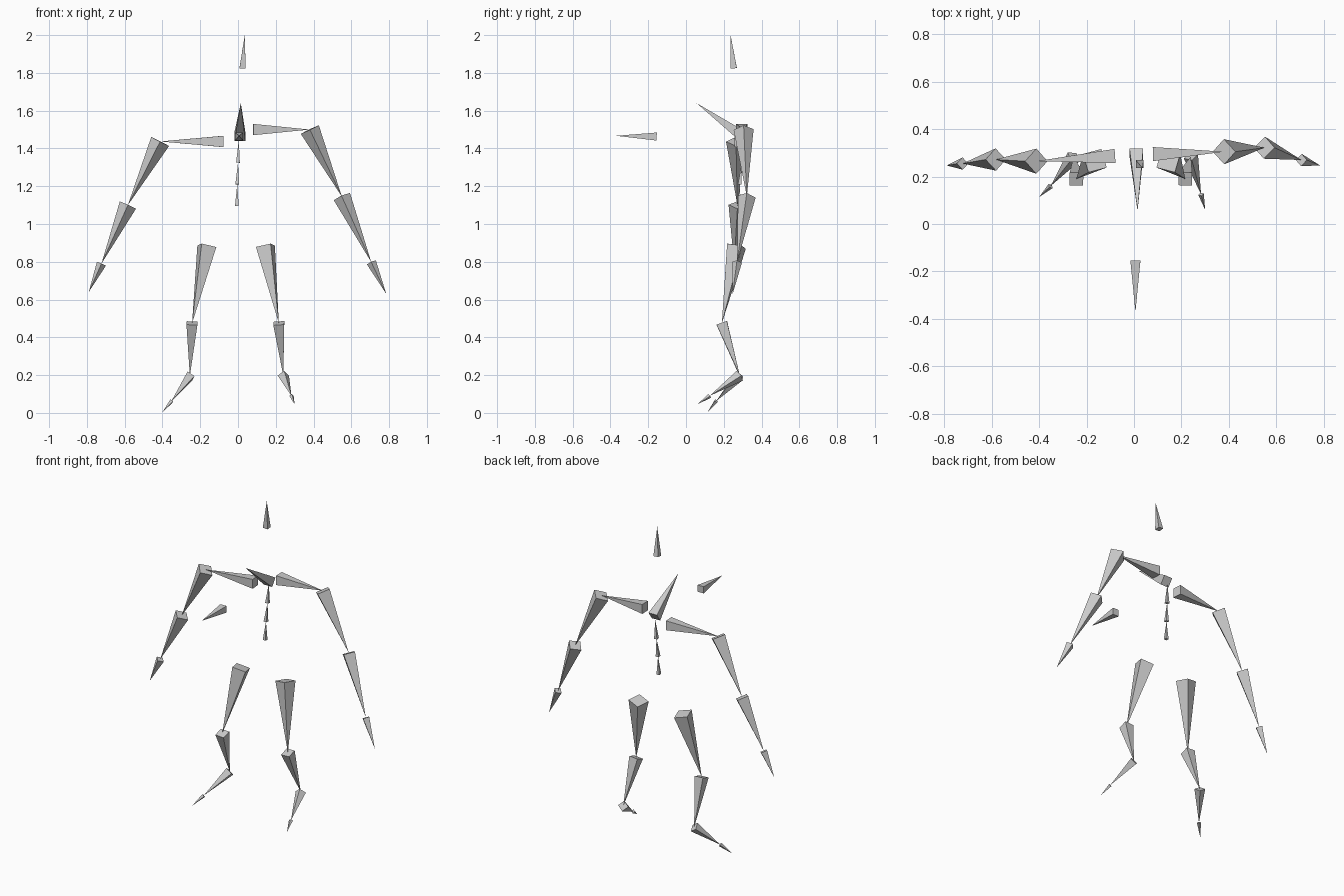
import bpy
import bmesh
import math
from mathutils import Vector

default_cube = bpy.data.objects.get("Cube")
if default_cube:
    bpy.data.objects.remove(default_cube, do_unlink=True)

# One plain grey for every bone
grey = bpy.data.materials.new("bone_grey")
grey.use_nodes = True
colour = (0.6, 0.6, 0.6, 1.0)
grey.diffuse_color = colour
grey.node_tree.nodes["Principled BSDF"].inputs["Base Color"].default_value = colour


def bone(name, head, tail, radius, corner):
    """Four-sided spike: square base around head, apex at tail.
    One base corner points along the corner direction."""
    head, tail = Vector(head), Vector(tail)
    axis = (tail - head).normalized()
    side = Vector(corner)
    side = (side - axis * side.dot(axis)).normalized()
    other = axis.cross(side)
    bm = bmesh.new()
    base = []
    for i in range(4):
        angle = i * math.pi / 2
        offset = side * math.cos(angle) + other * math.sin(angle)
        base.append(bm.verts.new(head + offset * radius))
    apex = bm.verts.new(tail)
    bm.faces.new(base)
    for i in range(4):
        bm.faces.new((base[i], base[(i + 1) % 4], apex))
    bmesh.ops.recalc_face_normals(bm, faces=bm.faces)
    mesh = bpy.data.meshes.new(name)
    bm.to_mesh(mesh)
    bm.free()
    mesh.materials.append(grey)
    obj = bpy.data.objects.new(name, mesh)
    bpy.context.collection.objects.link(obj)
    return obj


def chain(names, joints, radii, corners):
    """Bones laid end to end along a list of joints."""
    for name, head, tail, radius, corner in zip(names, joints, joints[1:], radii, corners):
        bone(name, head, tail, radius, corner)


# Base corner directions
FRONT = (0, -1, 0)
UP = (0, 0, 1)
FLAT_UPRIGHT = (1, 1, 0)
FLAT_SIDEWAYS = (0, 1, 1)

# Spine and neck
chain(
    ["lower_spine", "middle_spine", "upper_spine"],
    [(-0.006, 0.28, 1.095), (-0.004, 0.285, 1.21), (0, 0.295, 1.325), (0.004, 0.302, 1.445)],
    [0.014] * 3,
    [FLAT_UPRIGHT] * 3,
)
bone("neck", (0.01, 0.302, 1.463), (0.015, 0.056, 1.64), 0.041, (1, 0.59, 0.81))

# Separate spikes above and in front of the body
bone("head_spike", (0.024, 0.253, 1.825), (0.036, 0.236, 2), 0.023, FLAT_UPRIGHT)
bone("front_spike", (0.006, -0.155, 1.463), (0.006, -0.37, 1.467), 0.03, (1, 0, 1))

# Arms, from collar to fingertip
arms = {
    "left": [(0.08, 0.295, 1.5), (0.38, 0.305, 1.5), (0.55, 0.322, 1.145),
             (0.706, 0.27, 0.797), (0.785, 0.247, 0.63)],
    "right": [(-0.08, 0.287, 1.437), (-0.412, 0.265, 1.437), (-0.583, 0.272, 1.1),
              (-0.723, 0.255, 0.79), (-0.79, 0.247, 0.64)],
}
for side, joints in arms.items():
    chain(
        [side + "_" + part for part in ("collar", "upper_arm", "forearm", "hand")],
        joints,
        [0.042, 0.053, 0.047, 0.026],
        [FLAT_SIDEWAYS, FRONT, FRONT, FRONT],
    )

# Legs, from hip to toe
legs = {
    "left": [(0.145, 0.267, 0.882), (0.216, 0.19, 0.475), (0.24, 0.285, 0.197),
             (0.283, 0.125, 0.09), (0.3, 0.06, 0.045)],
    "right": [(-0.165, 0.267, 0.882), (-0.243, 0.19, 0.475), (-0.255, 0.283, 0.195),
              (-0.352, 0.16, 0.063), (-0.4, 0.114, 0.004)],
}
for side, joints in legs.items():
    outward = 1 if side == "left" else -1
    chain(
        [side + "_" + part for part in ("thigh", "shin", "foot", "toe")],
        joints,
        [0.058, 0.041, 0.031, 0.012],
        [(0.5 * outward, -0.87, 0), FLAT_UPRIGHT, UP, UP],
    )
